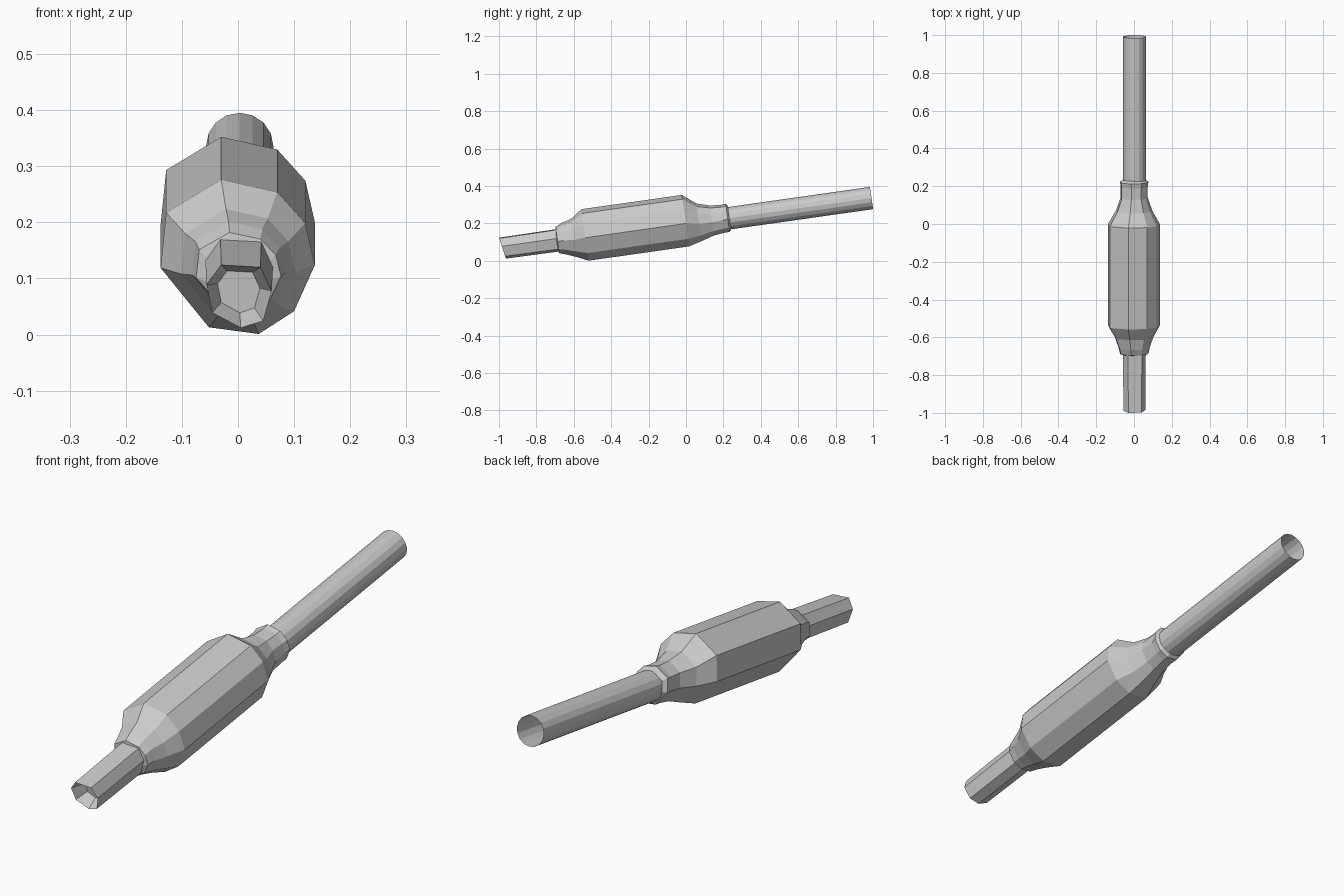
import bpy, bmesh, math
from mathutils import Matrix

if "Cube" in bpy.data.objects:
    bpy.data.objects.remove(bpy.data.objects["Cube"])

# Parts are modelled along local y, then tilted up toward the back
TILT = Matrix.Translation((0, 0, 0.195)) @ Matrix.Rotation(math.asin(0.1405), 4, 'X')


def loft(name, rings, caps=()):
    """Skin a list of equal-length point rings; caps lists ring indices to fill."""
    bm = bmesh.new()
    loops = [[bm.verts.new(p) for p in ring] for ring in rings]
    n = len(rings[0])
    for a, b in zip(loops, loops[1:]):
        for i in range(n):
            j = (i + 1) % n
            bm.faces.new((a[i], a[j], b[j], b[i]))
    for c in caps:
        bm.faces.new(loops[c])
    bmesh.ops.recalc_face_normals(bm, faces=bm.faces)
    bm.transform(TILT)
    mesh = bpy.data.meshes.new(name)
    bm.to_mesh(mesh)
    bm.free()
    ob = bpy.data.objects.new(name, mesh)
    bpy.context.collection.objects.link(ob)
    return ob


# Main body: irregular nine-sided section with shoulders and collars
SECTION = [(-.03, .139), (-.128, .079), (-.138, -.02), (-.052, -.127), (.037, -.139),
           (.1, -.098), (.137, -.015), (.12, .06), (.07, .116)]
# station, width scale, top, bottom
STATIONS = [(-.697, .43, .06, -.048), (-.692, .55, .085, -.058), (-.66, .6, .1, -.068),
            (-.605, .74, .115, -.09), (-.542, 1, .159, -.119), (0, 1, .159, -.119),
            (.07, .7, .103, -.1), (.14, .52, .082, -.08), (.2, .52, .077, -.073),
            (.225, .55, .08, -.073), (.237, .43, .06, -.06)]


def body_ring(s, w, top, bottom):
    mid, half = (top + bottom) / 2, (top - bottom) / 2
    return [(.003 * (1 - w) + x * w, s, mid + half * z / .139) for x, z in SECTION]


loft("body", [body_ring(*st) for st in STATIONS], caps=(0,))

# Rear pipe: thin, open at the back
def circle(s, r, n=16):
    return [(.003 + r * math.cos(2 * math.pi * i / n), s, r * math.sin(2 * math.pi * i / n))
            for i in range(n)]


loft("rear_pipe", [circle(.2, .06), circle(1.002, .06)])

# Front pipe: rough seven-sided stub with a recessed mouth
STUB = [(-.03, .058), (-.056, .022), (-.046, -.03), (.005, -.058), (.045, -.045),
        (.06, .01), (.04, .054)]


def stub_ring(s, k, rake=0.0):
    return [(x * k, s + rake * (.058 - z), .012 + z * k) for x, z in STUB]


loft("front_pipe", [stub_ring(-.6, 1.05), stub_ring(-1.0, 1, .18), stub_ring(-.93, .65)],
     caps=(2,))
